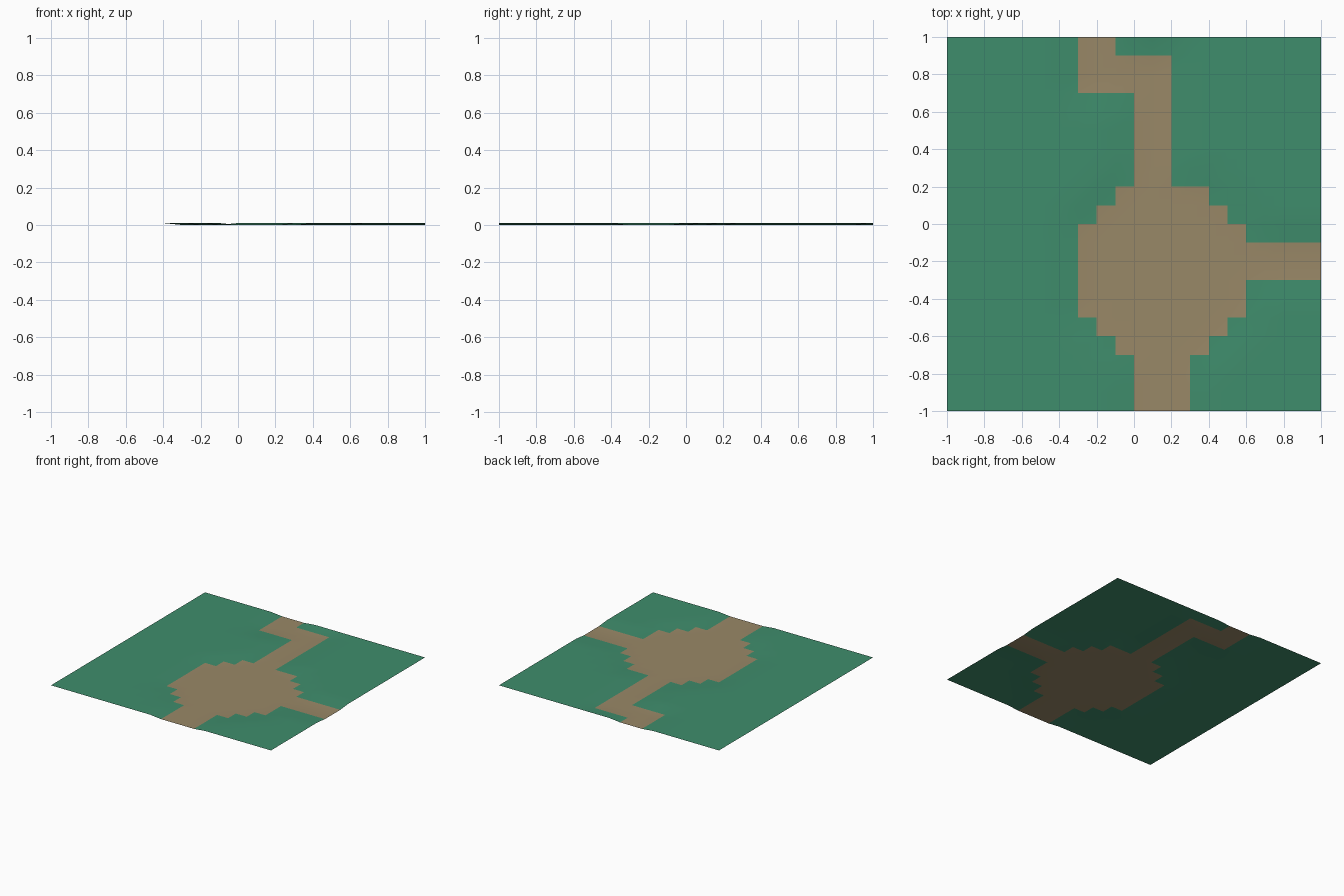
import bpy, bmesh

if "Cube" in bpy.data.objects:
    bpy.data.objects.remove(bpy.data.objects["Cube"])

N = 20          # cells per side
CELL = 0.1
TOP = 0.01      # grass height; the path is pressed down to z = 0

# Path and clearing as rectangles: x0, x1, y0, y1 in cells from the centre
PATH = [
    (-3, -1, 9, 10), (-3, 2, 7, 9), (0, 2, 2, 7),       # winding back trail
    (-1, 4, -7, 2), (-2, 5, -6, 1), (-3, 6, -5, 0),     # round clearing
    (6, 10, -3, -1),                                    # right trail
    (0, 3, -10, -7),                                    # front trail
]


def is_path(x, y):
    cx, cy = x / CELL, y / CELL
    return any(a < cx < b and c < cy < d for a, b, c, d in PATH)


def material(name, rgb):
    m = bpy.data.materials.new(name)
    lin = [((c / 255 + 0.055) / 1.055) ** 2.4 for c in rgb]
    m.diffuse_color = (*lin, 1)
    m.use_nodes = True
    m.node_tree.nodes["Principled BSDF"].inputs["Base Color"].default_value = m.diffuse_color
    return m


# Ground sheet: gridded plane with sunken dirt cells
mesh = bpy.data.meshes.new("ground")
mesh.materials.append(material("grass green", (63, 141, 108)))
mesh.materials.append(material("dirt brown", (153, 136, 103)))

bm = bmesh.new()
bmesh.ops.create_grid(bm, x_segments=N, y_segments=N, size=1)
for v in bm.verts:
    v.co.z = TOP
for f in bm.faces:
    f.smooth = True
    c = f.calc_center_median()
    if is_path(c.x, c.y):
        f.material_index = 1
        for v in f.verts:
            v.co.z = 0
bm.to_mesh(mesh)
bm.free()

ground = bpy.data.objects.new("ground", mesh)
bpy.context.collection.objects.link(ground)
